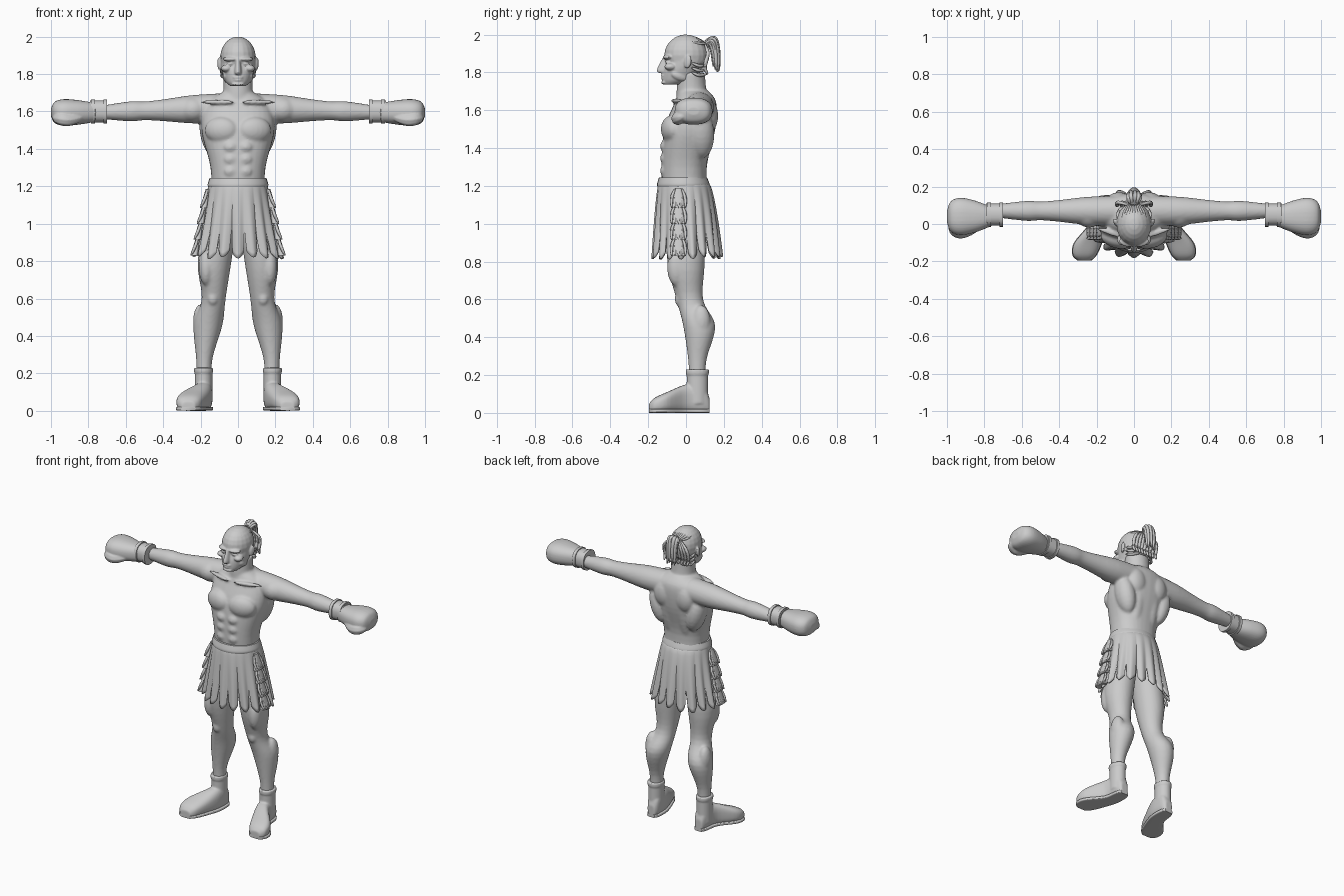
import bpy, bmesh, math, random
from mathutils import Vector, Matrix, Euler

random.seed(4)
cube = bpy.data.objects.get("Cube")
if cube:
    bpy.data.objects.remove(cube, do_unlink=True)

grey = bpy.data.materials.new("plain grey")
grey.use_nodes = True
grey.diffuse_color = (0.6, 0.6, 0.6, 1)
grey.node_tree.nodes["Principled BSDF"].inputs["Base Color"].default_value = grey.diffuse_color


def spline(points, steps=5):
    """Resample points of any dimension along a smooth curve."""
    points = [Vector(point) for point in points]
    last = len(points) - 1
    result = []
    for i in range(last):
        start, end = points[i], points[i + 1]
        leave = (end - points[max(i - 1, 0)]) / 2
        arrive = (points[min(i + 2, last)] - start) / 2
        for step in range(steps):
            t = step / steps
            cubic = start.lerp(end, t * t * (3 - 2 * t))
            result.append(cubic + leave * t * (1 - t) ** 2 - arrive * t * t * (1 - t))
    return result + [points[last]]


def skin(bm, rings):
    """Bridge rings of points into a closed body."""
    loops = [[bm.verts.new(point) for point in ring] for ring in rings]
    for lower, upper in zip(loops, loops[1:]):
        for j in range(len(lower)):
            bm.faces.new((lower[j - 1], lower[j], upper[j], upper[j - 1]))
    bm.faces.new(loops[0])
    bm.faces.new(loops[-1])


def loft(bm, sections, axis="z", power=2, sides=32):
    """Each section: position on the axis, two centre coordinates, two radii."""
    rings = []
    for along, centre_a, centre_b, radius_a, radius_b in spline(sections):
        ring = []
        for j in range(sides):
            cosine, sine = math.cos(math.tau * j / sides), math.sin(math.tau * j / sides)
            a = centre_a + radius_a * math.copysign(abs(cosine) ** (2 / power), cosine)
            b = centre_b + radius_b * math.copysign(abs(sine) ** (2 / power), sine)
            ring.append({"x": (along, a, b), "y": (a, along, b), "z": (a, b, along)}[axis])
        rings.append(ring)
    skin(bm, rings)


def trunk(bm, sections, power=2):
    """Upright loft on the centre plane: height, half width, y centre, half depth."""
    loft(bm, [(height, 0, y, width, depth) for height, width, y, depth in sections], power=power)


def ball(bm, place, size, turn=(0, 0, 0)):
    matrix = Matrix.LocRotScale(Vector(place), Euler(turn), Vector(size))
    bmesh.ops.create_uvsphere(bm, u_segments=20, v_segments=12, radius=1, matrix=matrix)


def strand(bm, points, thickness, sides=8):
    """A lock that tapers at both ends."""
    path = spline(points)
    last = len(path) - 1
    rings = []
    for i, point in enumerate(path):
        direction = path[min(i + 1, last)] - path[max(i - 1, 0)]
        frame = direction.to_track_quat("Z", "Y")
        radius = thickness * max(math.sin(math.pi * i / last), 0.1) ** 0.5
        angles = [math.tau * j / sides for j in range(sides)]
        rings.append([point + frame @ Vector((radius * math.cos(a), radius * math.sin(a), 0)) for a in angles])
    skin(bm, rings)


def mirror(bm):
    """Copy everything built so far to the other side."""
    copy = bmesh.ops.duplicate(bm, geom=bm.verts[:] + bm.edges[:] + bm.faces[:])["geom"]
    verts = [item for item in copy if isinstance(item, bmesh.types.BMVert)]
    bmesh.ops.scale(bm, vec=(-1, 1, 1), verts=verts)


def finish(bm, name, voxel=None, thickness=None):
    bmesh.ops.recalc_face_normals(bm, faces=bm.faces[:])
    mesh = bpy.data.meshes.new(name)
    bm.to_mesh(mesh)
    bm.free()
    mesh.materials.append(grey)
    part = bpy.data.objects.new(name, mesh)
    bpy.context.collection.objects.link(part)
    bpy.ops.object.select_all(action="DESELECT")
    part.select_set(True)
    bpy.context.view_layer.objects.active = part
    bpy.ops.object.shade_smooth_by_angle(angle=math.radians(45))
    if thickness:
        shell = part.modifiers.new("shell", "SOLIDIFY")
        shell.thickness = thickness
    if voxel:
        fuse = part.modifiers.new("fuse", "REMESH")
        fuse.mode, fuse.voxel_size, fuse.use_smooth_shade = "VOXEL", voxel, True
        soften = part.modifiers.new("soften", "SMOOTH")
        soften.factor, soften.iterations = 0.5, 4


# Body: arms, legs, muscles, then the torso and neck, all fused together
bm = bmesh.new()
arm = [(.1, .08), (.25, .075), (.4, .058), (.5, .05), (.58, .053), (.75, .033)]
loft(bm, [(x, .07, 1.62 - x / 30, radius, radius) for x, radius in arm], axis="x")
leg = [(.15, .18, .06, .04), (.28, .18, .06, .044), (.46, .16, .07, .077), (.6, .13, .02, .064), (.8, .125, 0, .09), (1.1, .08, 0, .09)]
loft(bm, [(height, x, y, radius, radius * 1.1) for height, x, y, radius in leg])
muscles = {
    "chest": ((.09, -.08, 1.5), (.09, .05, .07), (0, 0, .25)),
    "shoulder": ((.24, .06, 1.61), (.08, .08, .07)),
    "flank": ((.14, .08, 1.47), (.06, .07, .13), (0, .25, 0)),
    "back": ((.055, .1, 1.44), (.05, .04, .2), (-.2, 0, 0)),
    "shoulder blade": ((.08, .12, 1.57), (.07, .05, .09)),
    "collar bone": ((.11, -.05, 1.65), (.1, .015, .012), (0, 0, .3)),
    "knee cap": ((.135, -.03, .6), (.03, .03, .04)),
    "thigh": ((.17, -.05, .77), (.04, .05, .1)),
    "calf": ((.2, .08, .48), (.04, .05, .09)),
}
for muscle in muscles.values():
    ball(bm, *muscle)
for row in range(3):
    ball(bm, (.04, -.115, 1.28 + row * .065), (.035, .022, .03))
mirror(bm)
trunk(bm, [(1.1, .14, 0, .12), (1.3, .147, -.01, .12), (1.5, .195, .02, .135), (1.64, .17, .05, .11), (1.7, .09, .04, .08)], power=2.3)
trunk(bm, [(1.6, .11, .05, .1), (1.7, .08, .03, .08), (1.8, .08, .03, .07)])
finish(bm, "body", voxel=.0085)

# Head: paired features, then the skull, jaw, nose and mouth
bm = bmesh.new()
features = {
    "brow": ((.043, -.1, 1.88), (.04, .02, .012), (0, 0, .3)),
    "eye": ((.04, -.095, 1.855), (.02, .015, .01)),
    "cheek": ((.06, -.08, 1.83), (.03, .035, .02), (0, 0, .4)),
    "jaw": ((.06, -.03, 1.78), (.02, .05, .025), (-.3, 0, .2)),
    "ear": ((.1, .01, 1.855), (.01, .02, .035), (-.2, 0, -.3)),
}
for feature in features.values():
    ball(bm, *feature)
mirror(bm)
ball(bm, (0, 0, 1.89), (.095, .115, .11))
trunk(bm, [(1.735, .04, -.07, .05), (1.76, .066, -.04, .085), (1.81, .084, -.02, .1), (1.855, .092, 0, .106), (1.9, .09, 0, .11)])
trunk(bm, [(1.885, .01, -.1, .02), (1.81, .02, -.11, .045), (1.795, .01, -.11, .02)])
for height, width in ((1.782, .03), (1.768, .026), (1.746, .034)):
    ball(bm, (0, -.115, height), (width, .018, .008))
finish(bm, "head", voxel=.005)

# Hair: locks combed over the crown and down the neck, with a tied tail
bm = bmesh.new()
for lock in range(-4, 5):
    x = lock * .014
    top = 1.99 - 8 * x * x
    strand(bm, [(x, -.07, top - .025), (x, -.02, top), (x, .05, top - .01), (x / 2, .11, 1.95)], .009)
    strand(bm, [(x / 2, .1, 1.95), (x * 1.5, .115, 1.9), (x * 1.6, .1, 1.83), (x * 1.5, .115, 1.79)], .011)
finish(bm, "hair_locks")
bm = bmesh.new()
for lock in range(3):
    height = 1.85 - lock * .025
    strand(bm, [(.09, .03, height), (.08, .07, height - .015), (.04, .11, height - .01)], .009)
mirror(bm)
finish(bm, "side_locks")
bm = bmesh.new()
for lock in range(9):
    x, lift = .03 * math.cos(lock * math.tau / 9), .016 * math.sin(lock * math.tau / 9)
    end = random.uniform(1.8, 1.84)
    strand(bm, [(x / 2, .1, 1.95 + lift), (x, .135 + lift, 1.965 + lift), (x, .155 + lift, 1.91), (x, .16 + lift, end)], .012)
ball(bm, (0, .115, 1.955), (.025, .015, .025))
finish(bm, "hair_tail")


# Skirt: one flared sheet whose hem is cut into rounded tongues
def hip(height):
    """Half width, y centre and half depth of the skirt at a height."""
    drop = max(1.225 - height, 0)
    return .155 + .2 * drop, .03 * math.sqrt(drop) - .014, .125 + .09 * math.sqrt(drop)


bm = bmesh.new()
tongues, across, levels = 18, 10, 16
columns = []
for tongue in range(tongues):
    hem = random.uniform(.81, .83)
    for k in range(across):
        u = k / across - .5
        angle = math.tau * (tongue + u) / tongues - math.pi / 2
        bottom = hem + .2 * u * u if k else .97
        column = []
        for level in range(levels + 1):
            fall = level / levels
            height = 1.225 + (bottom - 1.225) * fall
            width, y, depth = hip(height)
            fold = 1 + fall * (.05 * math.cos(math.tau * u) - .02 + .025 * (tongue % 2))
            column.append(bm.verts.new((width * fold * math.cos(angle), y + depth * fold * math.sin(angle), height)))
        columns.append(column)
for i, column in enumerate(columns):
    before = columns[i - 1]
    for level in range(levels):
        bm.faces.new((before[level], before[level + 1], column[level + 1], column[level]))
finish(bm, "skirt", thickness=.012)

bm = bmesh.new()
trunk(bm, [(1.195, .158, -.014, .137), (1.21, .162, -.014, .139), (1.245, .152, -.016, .127)])
finish(bm, "waistband")

# Tassels: tiers of threads under a flat cap, down each hip
bm = bmesh.new()
for tier in range(4):
    top = 1.185 - tier * .085
    bottom = top - .1
    upper, lower = hip(top)[0], hip(bottom)[0]
    loft(bm, [(top, upper, -.04, .01, .015), (bottom, lower, -.04, .02, .04)], power=3)
    for thread in range(5):
        spread = (thread - 2) * .018
        strand(bm, [(upper, spread / 2 - .04, top), (upper + .015, spread - .04, top - .05), (lower + .018, spread - .04, bottom)], .009)
mirror(bm)
finish(bm, "hip_tassels")

# Boxing gloves with thumbs, and ridged cuffs
bm = bmesh.new()
fist = [(.76, .05, .05), (.85, .085, .065), (.93, .1, .071), (.98, .08, .057), (1, .03, .02)]
loft(bm, [(x, .04, 1.595, depth, height) for x, depth, height in fist], axis="x", power=2.4)
strand(bm, [(.82, -.01, 1.575), (.9, -.04, 1.555), (.95, -.04, 1.56), (.985, -.01, 1.57)], .035)
mirror(bm)
finish(bm, "gloves", voxel=.005)
bm = bmesh.new()
for start, end, radius in ((.7, .79, .059), (.7, .72, .065), (.765, .785, .065)):
    loft(bm, [(x, .05, 1.6, radius, radius) for x in (start, end)], axis="x", power=2.4)
mirror(bm)
finish(bm, "glove_cuffs")

# Boots with a rolled rim, on flat soles
foot = [(.124, .18, .025, .08), (.09, .18, .042, .15), (0, .19, .05, .15), (-.1, .245, .073, .11), (-.165, .264, .063, .08), (-.195, .265, .035, .05)]
bm = bmesh.new()
loft(bm, [(y, x, top / 2, width, top / 2) for y, x, width, top in foot], axis="y", power=2.7)
for start, end, radius in ((.05, .23, .047), (.205, .23, .051)):
    loft(bm, [(height, .184, .06, radius, radius * 1.2) for height in (start, end)])
mirror(bm)
finish(bm, "boots", voxel=.006)
bm = bmesh.new()
loft(bm, [(y, x, .011, width + .003, .011) for y, x, width, top in foot], axis="y", power=5)
mirror(bm)
finish(bm, "soles")
